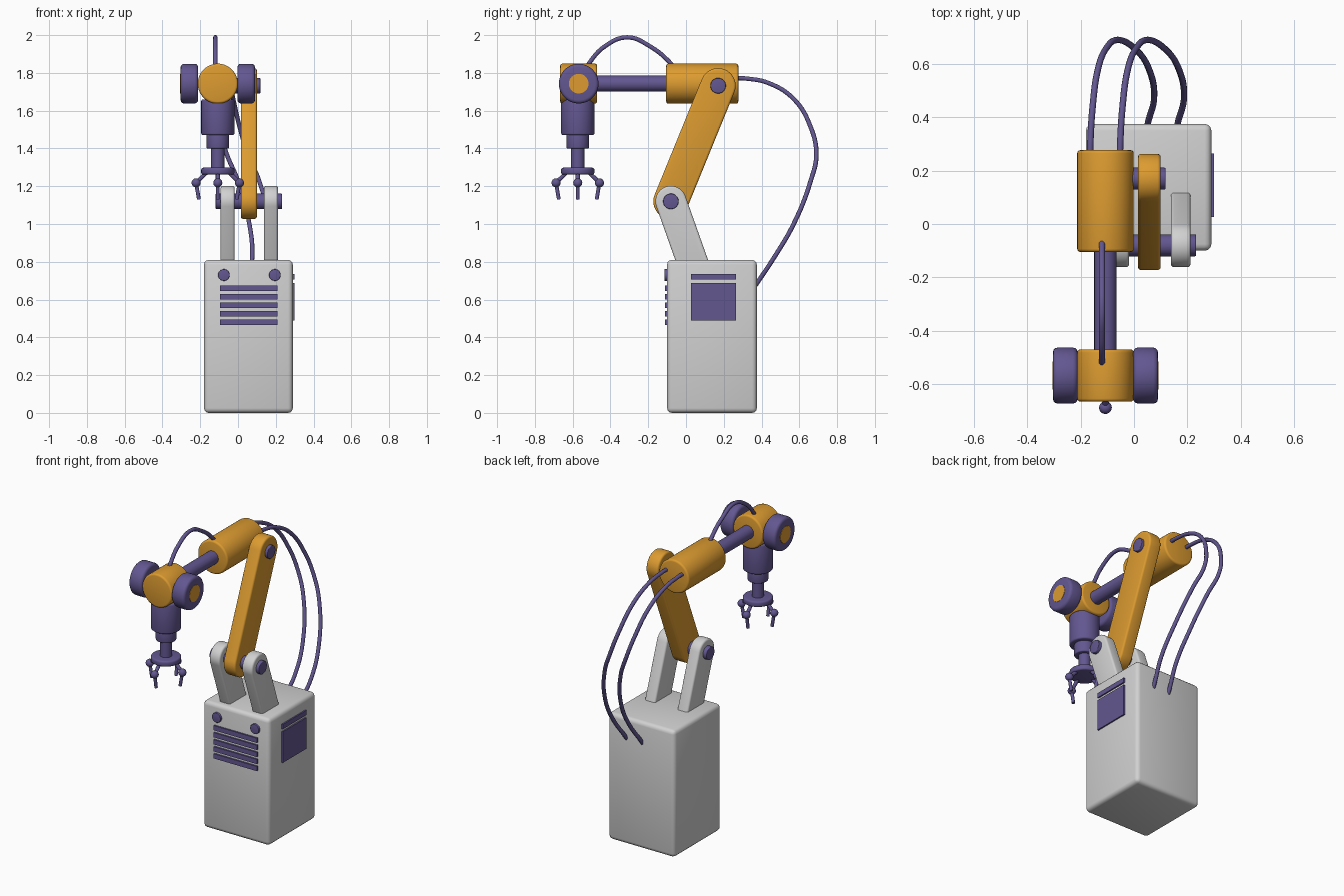
import bpy, bmesh, math
from mathutils import Vector

if "Cube" in bpy.data.objects:
    bpy.data.objects.remove(bpy.data.objects["Cube"])


def material(name, rgb):
    m = bpy.data.materials.new(name)
    m.diffuse_color = (*rgb, 1)
    m.use_nodes = True
    m.node_tree.nodes["Principled BSDF"].inputs["Base Color"].default_value = m.diffuse_color
    return m


ORANGE = material("orange paint", (0.72, 0.33, 0.03))
PURPLE = material("purple metal", (0.125, 0.095, 0.28))
GREY = material("light grey", (0.64, 0.64, 0.64))


def finish(name, bm, mat, bevel=0.0, sharp=40):
    """Round the hard edges, then make a smooth-shaded object."""
    bmesh.ops.recalc_face_normals(bm, faces=bm.faces)
    if bevel:
        hard = [e for e in bm.edges if e.calc_face_angle(0) > math.radians(50)]
        bmesh.ops.bevel(bm, geom=hard, offset=bevel, segments=3, profile=0.5,
                        affect='EDGES', clamp_overlap=True)
    me = bpy.data.meshes.new(name)
    bm.to_mesh(me)
    bm.free()
    me.materials.append(mat)
    ob = bpy.data.objects.new(name, me)
    bpy.context.collection.objects.link(ob)
    bpy.ops.object.select_all(action='DESELECT')
    ob.select_set(True)
    bpy.context.view_layer.objects.active = ob
    bpy.ops.object.shade_smooth_by_angle(angle=math.radians(sharp))
    return ob


def box(name, lo, hi, mat, bevel=0.0):
    bm = bmesh.new()
    bmesh.ops.create_cube(bm, size=1)
    for v in bm.verts:
        v.co = [a + (c + 0.5) * (b - a) for a, b, c in zip(lo, hi, v.co)]
    return finish(name, bm, mat, bevel)


def rod(name, a, b, r, mat, bevel=0.0, sides=48):
    a, b = Vector(a), Vector(b)
    bm = bmesh.new()
    bmesh.ops.create_cone(bm, cap_ends=True, segments=sides, radius1=r, radius2=r,
                          depth=(b - a).length)
    turn = (b - a).to_track_quat('Z', 'Y')
    for v in bm.verts:
        v.co = turn @ v.co + (a + b) / 2
    return finish(name, bm, mat, bevel)


def link(name, x0, x1, p, q, r, mat, bevel):
    """Round-ended bar between pivots p and q (y, z), extruded along x."""
    ang = math.atan2(q[1] - p[1], q[0] - p[0])
    n = 20
    outline = []
    for c, start in ((q, ang - math.pi / 2), (p, ang + math.pi / 2)):
        for i in range(n + 1):
            t = start + math.pi * i / n
            outline.append((c[0] + r * math.cos(t), c[1] + r * math.sin(t)))
    bm = bmesh.new()
    f = bm.faces.new([bm.verts.new((x0, y, z)) for y, z in outline])
    out = bmesh.ops.extrude_face_region(bm, geom=[f])
    bmesh.ops.translate(bm, vec=(x1 - x0, 0, 0),
                        verts=[g for g in out["geom"] if isinstance(g, bmesh.types.BMVert)])
    return finish(name, bm, mat, bevel)


def cable(name, pts, r=0.012):
    cu = bpy.data.curves.new(name, 'CURVE')
    cu.dimensions = '3D'
    cu.bevel_depth = r
    cu.bevel_resolution = 3
    cu.use_fill_caps = True
    sp = cu.splines.new('BEZIER')
    sp.bezier_points.add(len(pts) - 1)
    for bp, p in zip(sp.bezier_points, pts):
        bp.co = p
        bp.handle_left_type = bp.handle_right_type = 'AUTO'
    cu.materials.append(PURPLE)
    ob = bpy.data.objects.new(name, cu)
    bpy.context.collection.objects.link(ob)
    bpy.ops.object.select_all(action='DESELECT')
    ob.select_set(True)
    bpy.context.view_layer.objects.active = ob
    bpy.ops.object.convert(target='MESH')
    bpy.ops.object.shade_smooth_by_angle(angle=math.radians(50))


# Base cabinet with front knobs, vents and side panel
box("base_cabinet", (-0.18, -0.10, 0), (0.29, 0.375, 0.81), GREY, 0.025)
for i, x in enumerate((-0.075, 0.195)):
    rod(f"knob_{i}", (x, -0.09, 0.73), (x, -0.114, 0.73), 0.031, PURPLE, 0.003, 32)
for i in range(5):
    z = 0.66 - 0.045 * i
    box(f"vent_{i}", (-0.095, -0.11, z - 0.015), (0.21, -0.09, z + 0.015), PURPLE)
box("side_panel", (0.28, 0.026, 0.49), (0.299, 0.264, 0.688), PURPLE)
box("side_strip", (0.28, 0.026, 0.705), (0.299, 0.264, 0.735), PURPLE)

# Shoulder brackets, main arm and pivot pins
SHOULDER, ELBOW = (-0.08, 1.12), (0.17, 1.732)
for i, x in enumerate((-0.092, 0.138)):
    link(f"shoulder_bracket_{i}", x, x + 0.074, (0.051, 0.75), SHOULDER, 0.082, GREY, 0.012)
link("main_arm", 0.015, 0.10, SHOULDER, ELBOW, 0.093, ORANGE, 0.012)
rod("shoulder_pin", (-0.118, *SHOULDER), (0.233, *SHOULDER), 0.041, PURPLE, 0.004)
rod("elbow_pin", (-0.08, *ELBOW), (0.118, *ELBOW), 0.041, PURPLE, 0.004)

# Forearm along y and the wrist head
AX, AZ, HY = -0.107, 1.743, -0.568
rod("forearm_housing", (AX, 0.277, AZ), (AX, -0.105, AZ), 0.106, ORANGE, 0.012, 64)
rod("forearm_rod", (AX, -0.05, AZ), (AX, -0.52, AZ), 0.042, PURPLE)
rod("wrist_head", (AX, -0.47, AZ), (AX, -0.666, AZ), 0.106, ORANGE, 0.012, 64)
for side, s in (("left", -1), ("right", 1)):
    rod(f"wrist_wheel_{side}", (AX + s * 0.104, HY, AZ), (AX + s * 0.197, HY, AZ),
        0.105, PURPLE, 0.018, 64)
    rod(f"wheel_cap_{side}", (AX + s * 0.19, HY, AZ), (AX + s * 0.199, HY, AZ), 0.052, ORANGE)

# Tool column below the wrist
for name, r, z0, z1, bev in (("tool_body", 0.088, 1.47, 1.66, 0.01),
                             ("tool_collar", 0.06, 1.40, 1.48, 0.006),
                             ("tool_neck", 0.035, 1.27, 1.41, 0),
                             ("gripper_disc", 0.088, 1.262, 1.298, 0.01)):
    rod(name, (AX, HY - 0.005, z0), (AX, HY - 0.005, z1), r, PURPLE, bev)

# Four gripper fingers
for i in range(4):
    d = Vector((math.cos(i * math.pi / 2), math.sin(i * math.pi / 2), 0))
    c = Vector((AX, HY - 0.005, 0))
    knuckle = c + d * 0.115 + Vector((0, 0, 1.218))
    rod(f"finger_upper_{i}", c + d * 0.06 + Vector((0, 0, 1.272)), knuckle, 0.011, PURPLE, 0, 16)
    rod(f"finger_lower_{i}", knuckle, c + d * 0.1 + Vector((0, 0, 1.13)), 0.01, PURPLE, 0, 16)
    bm = bmesh.new()
    bmesh.ops.create_uvsphere(bm, u_segments=20, v_segments=12, radius=0.024)
    bmesh.ops.translate(bm, vec=knuckle, verts=bm.verts)
    finish(f"finger_knuckle_{i}", bm, PURPLE)

# Short cable over the forearm
cable("wrist_cable", [(-0.12, y, z) for y, z in (
    (-0.535, 1.81), (-0.51, 1.855), (-0.43, 1.94), (-0.31, 1.988),
    (-0.19, 1.94), (-0.085, 1.855), (-0.05, 1.81))])

# Two long cables from the forearm to the back of the cabinet
PATH = ((-0.165, 0.25, 1.773), (-0.163, 0.32, 1.77), (-0.155, 0.44, 1.745),
        (-0.137, 0.572, 1.66), (-0.103, 0.66, 1.513), (-0.06, 0.69, 1.37),
        (0.0, 0.66, 1.228), (0.06, 0.57, 1.0), (0.075, 0.468, 0.825),
        (0.052, 0.378, 0.69), (0.047, 0.35, 0.65))
for i in range(2):
    cable(f"long_cable_{i}", [(x + 0.112 * i, y, z) for x, y, z in PATH])
